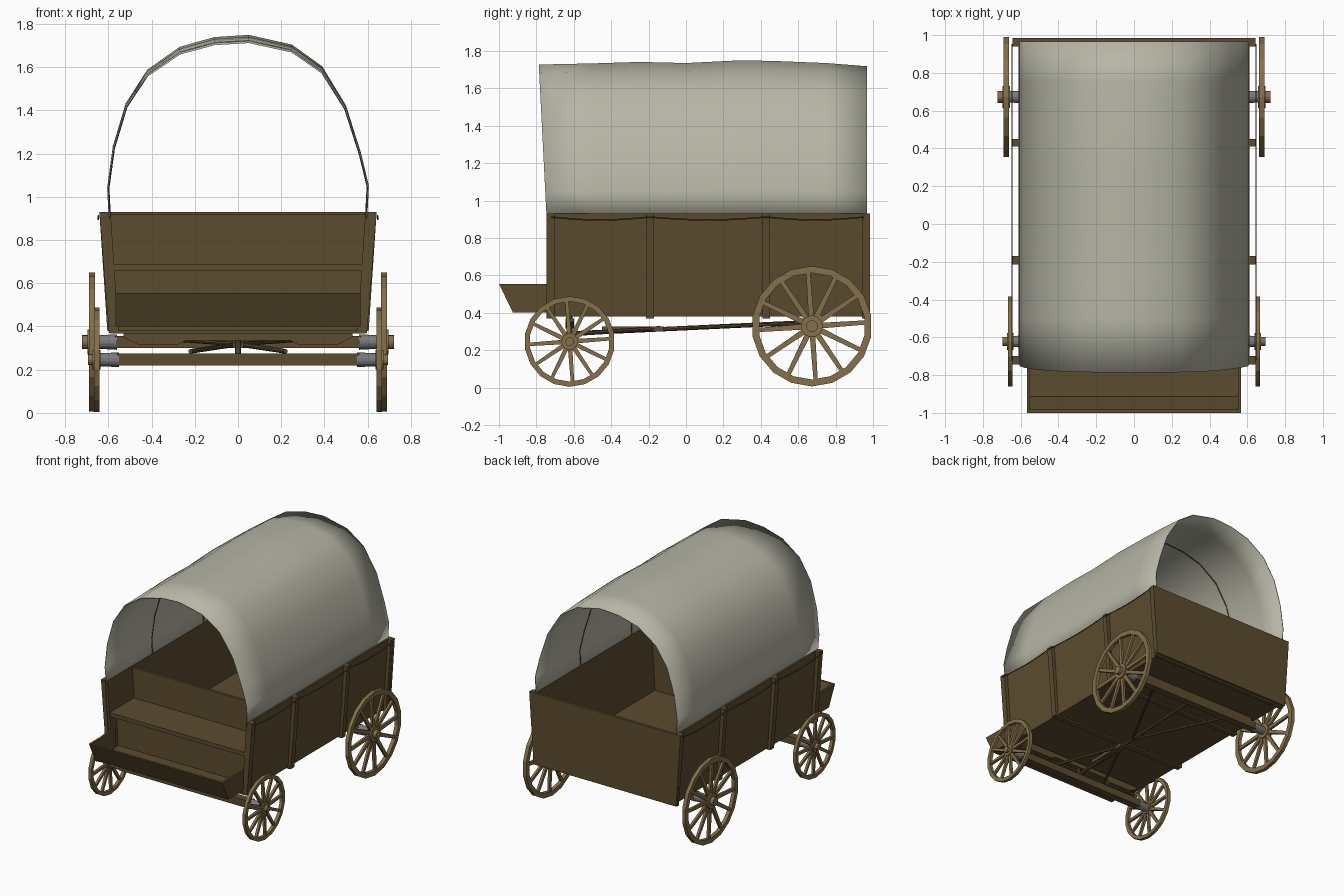
import bpy, bmesh, math
from mathutils import Vector, Matrix

if "Cube" in bpy.data.objects:
    bpy.data.objects.remove(bpy.data.objects["Cube"])


def material(name, rgb):
    m = bpy.data.materials.new(name)
    m.diffuse_color = (*rgb, 1)
    m.use_nodes = True
    m.node_tree.nodes["Principled BSDF"].inputs["Base Color"].default_value = m.diffuse_color
    return m


WOOD = material("dark wood", (0.107, 0.072, 0.028))
TAN = material("light wood", (0.235, 0.16, 0.068))
CANVAS = material("canvas", (0.47, 0.465, 0.38))
METAL = material("grey metal", (0.2, 0.2, 0.215))


def finish(name, bm, mat, smooth=False):
    bmesh.ops.recalc_face_normals(bm, faces=bm.faces)
    me = bpy.data.meshes.new(name)
    bm.to_mesh(me)
    bm.free()
    me.materials.append(mat)
    for p in me.polygons:
        p.use_smooth = smooth
    ob = bpy.data.objects.new(name, me)
    bpy.context.collection.objects.link(ob)
    return ob


def add_prism(bm, pts, axis, a, b):
    """Extrude a 2D outline along x (outline in y,z) or y (outline in x,z)."""
    def place(p, t):
        return (t, p[0], p[1]) if axis == 'x' else (p[0], t, p[1])
    lo = [bm.verts.new(place(p, a)) for p in pts]
    hi = [bm.verts.new(place(p, b)) for p in pts]
    bm.faces.new(lo)
    bm.faces.new(hi)
    n = len(pts)
    for i in range(n):
        j = (i + 1) % n
        bm.faces.new((lo[i], lo[j], hi[j], hi[i]))


def prism(name, pts, axis, a, b, mat=WOOD):
    bm = bmesh.new()
    add_prism(bm, pts, axis, a, b)
    return finish(name, bm, mat)


def box(name, x0, x1, y0, y1, z0, z1, mat=WOOD):
    return prism(name, [(x0, z0), (x1, z0), (x1, z1), (x0, z1)], 'y', y0, y1, mat)


def add_rod(bm, p, q, r, n=12, r2=None):
    p, q = Vector(p), Vector(q)
    d = q - p
    m = Matrix.Translation((p + q) / 2) @ d.to_track_quat('Z', 'Y').to_matrix().to_4x4()
    bmesh.ops.create_cone(bm, cap_ends=True, segments=n, radius1=r,
                          radius2=r if r2 is None else r2, depth=d.length, matrix=m)


def rod(name, p, q, r, n=12, mat=WOOD, r2=None):
    bm = bmesh.new()
    add_rod(bm, p, q, r, n, r2)
    return finish(name, bm, mat)


def w(z):
    """Outer half width of the flared wagon box at height z."""
    return 0.575 + 0.037 * (z - 0.38) / 0.55


def across(name, y0, y1, z0, z1, extra):
    """Board across the box that follows the flare."""
    a, b = w(z0) + extra, w(z1) + extra
    return prism(name, [(-a, z0), (a, z0), (b, z1), (-b, z1)], 'y', y0, y1)


# Wagon box: floor, flared sides, posts, tailgate, partition and seat
POSTS = [(-0.745, -0.70), (-0.215, -0.17), (0.41, 0.45), (0.94, 0.965)]
across("box_floor", -0.66, 0.97, 0.38, 0.425, -0.01)
across("tailgate", 0.965, 0.985, 0.38, 0.93, 0.03)
across("seat_back", -0.44, -0.42, 0.42, 0.92, -0.01)
across("seat", -0.735, -0.43, 0.66, 0.69, -0.01)
across("seat_riser", -0.66, -0.64, 0.40, 0.66, -0.01)
for s, side in ((1, "right"), (-1, "left")):
    prism(f"{side}_wall", [(s * w(.38), .38), (s * w(.93), .93),
          (s * (w(.93) - .022), .93), (s * (w(.38) - .022), .38)], 'y', -0.74, 0.97)
    for i, (y0, y1) in enumerate(POSTS):
        prism(f"{side}_post_{i}", [(s * (w(.37) - .005), .37), (s * (w(.37) + .023), .37),
              (s * (w(.93) + .03), .93), (s * (w(.93) - .005), .93)], 'y', y0, y1)
    # Rope sagging from post to post
    bm = bmesh.new()
    mids = [(a + b) / 2 for a, b in POSTS]
    for a, b in zip(mids, mids[1:]):
        pts = [(s * 0.646, a + (b - a) * t / 6, 0.912 - 0.016 * math.sin(math.pi * t / 6))
               for t in range(7)]
        for p, q in zip(pts, pts[1:]):
            add_rod(bm, p, q, 0.004, 6)
    finish(f"{side}_rope", bm, WOOD)
for i, (y0, y1) in enumerate(POSTS):
    box(f"floor_batten_{i}", -0.59, 0.59, y0, y1, 0.368, 0.382)

# Footboard tray at the front
box("tray_floor", -0.565, 0.565, -0.92, -0.65, 0.40, 0.415)
prism("tray_front", [(-0.925, .40), (-1.0, .555), (-0.982, .555), (-0.907, .40)],
      'x', -0.565, 0.565)
for s, side in ((1, "right"), (-1, "left")):
    prism(f"tray_{side}_side", [(-0.925, .40), (-1.0, .555), (-0.70, .555), (-0.70, .40)],
          'x', s * 0.55, s * 0.566)

# Canvas cover: arch outline lofted along the wagon with a wavy ridge
ARCH = [(-.598, .90), (-.606, 1.04), (-.58, 1.23), (-.52, 1.43), (-.42, 1.585), (-.27, 1.69),
        (-.11, 1.735), (.05, 1.745), (.25, 1.70), (.39, 1.60), (.50, 1.42), (.57, 1.20),
        (.606, 1.05), (.598, .90)]
RIDGE = [(-.745, 1.727), (-.5, 1.733), (-.25, 1.741), (0, 1.735), (.3, 1.75),
         (.5, 1.745), (.75, 1.735), (.967, 1.718)]


def arch_point(p, y, top, inset=1.0):
    x, z = p
    lean = 0.042 * (z - .9) / .845 if y < -.7 else 0
    return (x * inset, y - lean, .90 + (z - .90) * (top - .90) / .845 - (1 - inset) * (z - .9))


bm = bmesh.new()
rows = [[bm.verts.new(arch_point(p, y, top)) for p in ARCH] for y, top in RIDGE]
for r0, r1 in zip(rows, rows[1:]):
    for i in range(len(ARCH) - 1):
        bm.faces.new((r0[i], r0[i + 1], r1[i + 1], r1[i]))
cover = finish("canvas_cover", bm, CANVAS, True)
mod = cover.modifiers.new("thickness", 'SOLIDIFY')
mod.thickness = 0.006
mod.offset = -1

# Bent bows just inside the canvas
for k, (y, top) in enumerate([(-.19, 1.739), (.43, 1.747)]):
    bm = bmesh.new()
    pts = [arch_point(p, y, top, 0.991) for p in ARCH]
    for p, q in zip(pts, pts[1:]):
        add_rod(bm, p, q, 0.005, 6)
    finish(f"cover_bow_{k}", bm, WOOD)


# Spoked wheels
def wheel(name, s, y, z, r, xin, xout, hub_r, spoke_w, hub_out, n=18, spokes=12):
    bm = bmesh.new()
    inner = r * 0.885
    rings = []
    for i in range(n):
        a = 2 * math.pi * (i + 0.5) / n
        rings.append([bm.verts.new((s * x, y + q * math.cos(a), z + q * math.sin(a)))
                      for x, q in ((xin, inner), (xin, r), (xout, r), (xout, inner))])
    for i in range(n):
        c, d = rings[i], rings[(i + 1) % n]
        for j in range(4):
            k = (j + 1) % 4
            bm.faces.new((c[j], c[k], d[k], d[j]))
    xm = s * (xin + xout) / 2
    for i in range(spokes):
        a = 2 * math.pi * i / spokes + math.radians(4)
        u, v = (math.cos(a), math.sin(a)), (-math.sin(a), math.cos(a))
        out = [(y + u[0] * l + v[0] * h, z + u[1] * l + v[1] * h) for l, h in
               ((hub_r * .7, -spoke_w / 2), (inner * 1.02, -spoke_w * .38),
                (inner * 1.02, spoke_w * .38), (hub_r * .7, spoke_w / 2))]
        add_prism(bm, out, 'x', xm - .009, xm + .009)
    add_rod(bm, (s * (xin - .005), y, z), (s * (xout + .006), y, z), hub_r, 16)
    add_rod(bm, (s * xout, y, z), (s * hub_out, y, z), hub_r * .55, 16)
    finish(name, bm, TAN)


for s, side in ((1, "right"), (-1, "left")):
    wheel(f"front_{side}_wheel", s, -.622, .246, .242, .642, .667, .044, .024, .695)
    wheel(f"rear_{side}_wheel", s, .673, .328, .322, .662, .69, .058, .03, .722)
    # Metal axle ends
    rod(f"front_{side}_axle_end", (s * .55, -.622, .246), (s * .645, -.622, .246), .034, 14,
        METAL, .03)
    rod(f"rear_{side}_axle_end", (s * .56, .673, .328), (s * .665, .673, .328), .036, 14,
        METAL, .03)

# Running gear: axle beams, bolsters, reach pole and braces
box("front_axle", -.56, .56, -.65, -.594, .22, .276)
box("rear_axle", -.57, .57, .645, .70, .30, .356)
box("rear_bolster", -.53, .53, .65, .695, .35, .385)
prism("front_bolster", [(-.53, .37), (-.53, .35), (-.46, .315), (-.28, .315), (-.24, .335),
      (.24, .335), (.28, .315), (.46, .315), (.53, .35), (.53, .37)], 'y', -.645, -.60)
rod("king_pin", (0, -.622, .22), (0, -.622, .38), .014, 8)
rod("reach_pole", (0, -.64, .288), (0, .68, .35), .012, 8)
for s, side in ((1, "right"), (-1, "left")):
    rod(f"rear_{side}_brace", (0, -.02, .318), (s * .36, .66, .345), .01, 8)
    rod(f"front_{side}_brace", (s * .22, -.61, .285), (0, -.14, .318), .011, 8)
box("reach_sleeve", -.025, .025, -.45, -.12, .30, .326)
